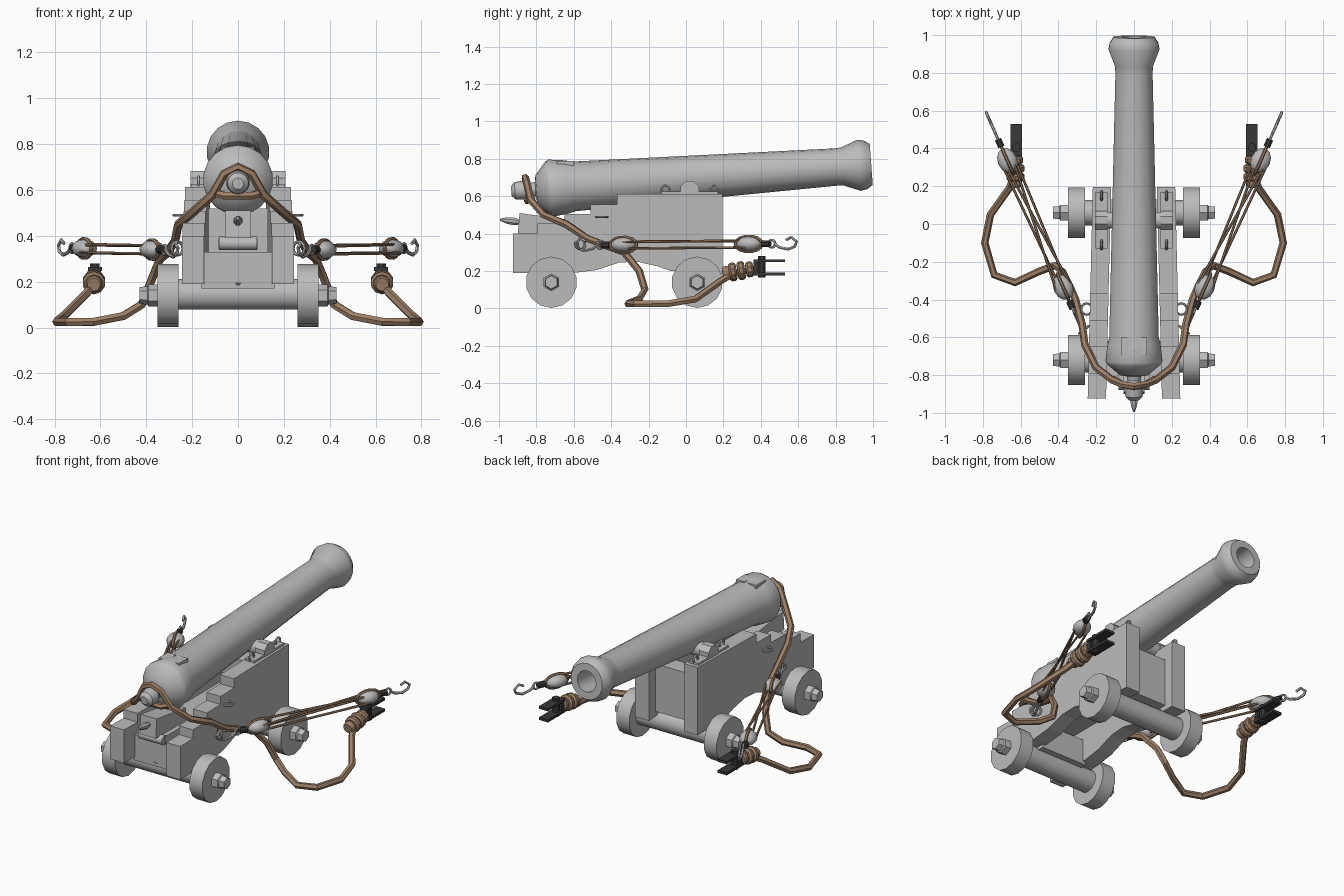
import bpy, bmesh, math
from mathutils import Vector, Matrix

if "Cube" in bpy.data.objects:
    bpy.data.objects.remove(bpy.data.objects["Cube"], do_unlink=True)


def material(name, rgb):
    m = bpy.data.materials.new(name)
    m.use_nodes = True
    m.diffuse_color = (*rgb, 1)
    m.node_tree.nodes["Principled BSDF"].inputs["Base Color"].default_value = (*rgb, 1)
    return m


GREY = material("pale grey", (0.5, 0.5, 0.5))
ROPE = material("rope brown", (0.34, 0.215, 0.135))
IRON = material("dark iron", (0.04, 0.04, 0.04))


def finish(name, mesh, mat, smooth=True):
    mesh.materials.clear()
    mesh.materials.append(mat)
    if smooth:
        mesh.shade_smooth()
        mesh.set_sharp_from_angle(angle=math.radians(35))
    ob = bpy.data.objects.new(name, mesh)
    bpy.context.collection.objects.link(ob)
    return ob


def from_bmesh(name, bm, mat, smooth=True):
    bmesh.ops.recalc_face_normals(bm, faces=bm.faces)
    mesh = bpy.data.meshes.new(name)
    bm.to_mesh(mesh)
    bm.free()
    return finish(name, mesh, mat, smooth)


def lathe(name, profile, origin, direction, mat=GREY, n=16):
    """Turn (distance, radius) points around a direction."""
    q = Vector(direction).to_track_quat('Z', 'Y')
    bm = bmesh.new()
    rings = []
    for t, r in profile:
        rings.append([bm.verts.new(Vector(origin) + q @ Vector(
            (r * math.cos(a), r * math.sin(a), t)))
            for a in (math.tau * (i + 0.5) / n for i in range(n))])
    for a, b in zip(rings, rings[1:]):
        for i in range(n):
            j = (i + 1) % n
            bm.faces.new((a[i], a[j], b[j], b[i]))
    bm.faces.new(rings[0])
    bm.faces.new(rings[-1])
    return from_bmesh(name, bm, mat)


def rod(name, a, b, r, mat=GREY, n=12):
    d = Vector(b) - Vector(a)
    return lathe(name, [(0, r), (d.length, r)], a, d, mat, n)


def prism(name, yz, x0, x1, mat=GREY, taper=0):
    """Extrude a side profile across x, leaning inward along y."""
    bm = bmesh.new()
    face = bm.faces.new([bm.verts.new((x0 - taper * (y + 0.92), y, z)) for y, z in yz])
    ext = bmesh.ops.extrude_face_region(bm, geom=[face])
    bmesh.ops.translate(bm, vec=(x1 - x0, 0, 0),
                        verts=[v for v in ext["geom"] if isinstance(v, bmesh.types.BMVert)])
    return from_bmesh(name, bm, mat, smooth=False)


def block(name, lo, hi, mat=GREY):
    return prism(name, [(lo[1], lo[2]), (hi[1], lo[2]), (hi[1], hi[2]), (lo[1], hi[2])],
                 lo[0], hi[0], mat)


def tube(name, points, r, mat=ROPE, cyclic=False):
    cu = bpy.data.curves.new(name, 'CURVE')
    cu.dimensions = '3D'
    cu.bevel_depth, cu.bevel_resolution, cu.use_fill_caps = r, 1, True
    sp = cu.splines.new('POLY')
    sp.points.add(len(points) - 1)
    for p, co in zip(sp.points, points):
        p.co = (*co, 1)
    sp.use_cyclic_u = cyclic
    ob = bpy.data.objects.new(name + "_path", cu)
    bpy.context.collection.objects.link(ob)
    bpy.context.view_layer.update()
    mesh = bpy.data.meshes.new_from_object(ob.evaluated_get(bpy.context.evaluated_depsgraph_get()))
    bpy.data.objects.remove(ob, do_unlink=True)
    return finish(name, mesh, mat)


def loop(name, centre, u, v, r, mat=GREY, n=12):
    """Closed ring spanned by the vectors u and v."""
    pts = [Vector(centre) + Vector(u) * math.cos(math.tau * i / n)
           + Vector(v) * math.sin(math.tau * i / n) for i in range(n)]
    return tube(name, pts, r, mat, True)


# Barrel with cascabel, flared muzzle and hollow bore
aim = Vector((0, 1, 0.074)).normalized()
breech = Vector((0, -0.70, 0.645))
lathe("barrel", [(-.235, .025), (-.215, .046), (-.16, .052), (-.13, .035), (-.105, .04),
                 (-.1, .075), (-.04, .146), (-.025, .153), (.06, .143), (.1, .133), (1.5, .1),
                 (1.54, .102), (1.63, .137), (1.665, .13), (1.695, .11), (1.695, .065),
                 (1.2, .065)], breech, aim, n=18)
for s in (1, -1):
    block("vent_pad", (s * .012, -.69, .70), (s * .07, -.6, .787))
rod("trunnions", (-.2, .02, .635), (.2, .02, .635), .045)

# Carriage: bed, quoin, transom and axles
block("rear_transom", (-.16, -.82, .17), (.16, -.62, .33))
block("stool_bed", (-.085, -.85, .34), (.085, -.05, .39))
rod("bed_roll", (-.083, -.85, .367), (.083, -.85, .367), .03)
prism("quoin", [(-.9, .39), (-.89, .51), (-.6, .47), (-.6, .39)], -.056, .056)
lathe("quoin_handle", [(0, .012), (.04, .022), (.08, .018), (.115, .006)],
      (0, -.88, .46), (0, -1, .13), n=8)
block("front_transom", (-.14, .02, .22), (.14, .13, .52))
for y in (-.72, .06):
    rod("axletree", (-.27, y, .145), (.27, y, .145), .068, n=16)
loop("axle_ring", (0, -.80, .185), (.022, 0, 0), (0, -.02, .006), .005)

steps = [(-.925, .19), (-.925, .40), (-.795, .40), (-.795, .455), (-.65, .455), (-.65, .505),
         (-.51, .505), (-.51, .555), (-.37, .555), (-.37, .612), (.195, .612), (.195, .185),
         (-.08, .2), (-.15, .225), (-.26, .25), (-.36, .245), (-.48, .205), (-.6, .19)]
rope_path = [(.06, -.85, .67), (.11, -.83, .58), (.2, -.76, .5), (.26, -.64, .45),
             (.275, -.53, .375), (.31, -.4, .325), (.34, -.33, .3), (.38, -.25, .2),
             (.42, -.22, .1), (.5, -.25, .05), (.63, -.31, .025), (.74, -.27, .025),
             (.79, -.1, .025), (.76, .05, .05), (.66, .19, .15), (.63, .26, .19), (.625, .37, .21)]

# Breeching rope, one length through both sides
tube("breeching_rope", [(-x, y, z) for x, y, z in reversed(rope_path)]
     + [(0, -.86, .70)] + rope_path, .02)
tube("cascabel_loop", [(-.11, -.82, .59), (-.06, -.85, .575), (.06, -.85, .575),
                       (.11, -.82, .59)], .018)

for s, side in ((1, "left"), (-1, "right")):
    def P(x, y, z):
        return Vector((s * x, y, z))

    # Stepped cheek and its ironwork
    prism(side + "_cheek", steps, s * .148, s * .245, taper=s * .024)
    block(side + "_cap_strap", P(.14, -.13, .61), P(.205, .17, .625))
    rod(side + "_cap_square", P(.14, .02, .632), P(.207, .02, .632), .054, n=8)
    for y in (-.11, .15):
        loop(side + "_strap_eye", P(.172, y, .635), (0, .022, 0), (0, 0, .022), .007)
    loop(side + "_cheek_ring", P(.25, -.45, .49), (.03, 0, 0), (0, .03, 0), .006)
    loop(side + "_tackle_ring", P(.265, -.56, .345), P(.025, -.02, 0), (0, 0, .03), .007)

    # Wheels and axle ends
    for y, end in ((-.72, "rear"), (.06, "front")):
        lathe(f"{side}_{end}_wheel", [(0, .137), (.09, .137)], P(.26, y, .14), (s, 0, 0), n=14)
        lathe(f"{side}_{end}_axle_end", [(0, .048), (.05, .048), (.055, .04), (.09, .036)],
              P(.34, y, .14), (s, 0, 0), n=6)

    # Rope end seizing and dark shackle
    for y, r in ((.215, .036), (.25, .05), (.295, .05), (.34, .042)):
        lathe(side + "_seizing", [(-.02, r * .8), (-.01, r), (.01, r), (.02, r * .8)],
              P(.628, y, .19 + (y - .215) * .15), P(-.03, 1, .15), ROPE, 10)
    for z in (.185, .255):
        block(side + "_shackle_plate", P(.592, .36, z - .008), P(.655, .53, z + .008), IRON)
    rod(side + "_shackle_pin", P(.624, .405, .165), P(.624, .405, .28), .022, IRON, 8)
    block(side + "_shackle_back", P(.6, .36, .185), P(.648, .385, .255), IRON)

    # Tackle: two pulley blocks, straps, hooks and running ropes
    inner, outer = P(.375, -.335, .34), P(.67, .335, .345)
    d = (outer - inner).normalized()
    across = d.cross(Vector((0, 0, 1))).normalized()
    up = Vector((0, 0, 1))
    turn = Matrix((across, d, up)).transposed().to_4x4()
    for c, way, tag in ((inner, -1, "inner"), (outer, 1, "outer")):
        bm = bmesh.new()
        bmesh.ops.create_uvsphere(bm, u_segments=12, v_segments=8, radius=1,
                                  matrix=Matrix.Translation(c) @ turn
                                  @ Matrix.Diagonal((.052, .07, .04, 1)))
        from_bmesh(f"{side}_{tag}_pulley", bm, GREY)
        loop(f"{side}_{tag}_strop", c, d * .078, up * .042, .009, ROPE, 14)
        rod(f"{side}_{tag}_link", c + d * way * .08, c + d * way * .125, .019, IRON, 8)
        loop(f"{side}_{tag}_hook_eye", c + d * way * .135, d * .02, up * .02, .007)
        tube(f"{side}_{tag}_hook",
             [c + d * way * (.15 + a) + up * b for a, b in
              ((0, 0), (.03, -.02), (.08, -.03), (.12, -.015), (.13, .01), (.1, .035), (.07, .02))],
             .008, GREY)
    for a, b, z in ((.04, -.02, .015), (-.04, .03, .018), (.025, .04, -.02), (-.015, -.035, -.018)):
        tube(side + "_running_rope", [inner + across * a + up * z, outer + across * b + up * z], .007)
